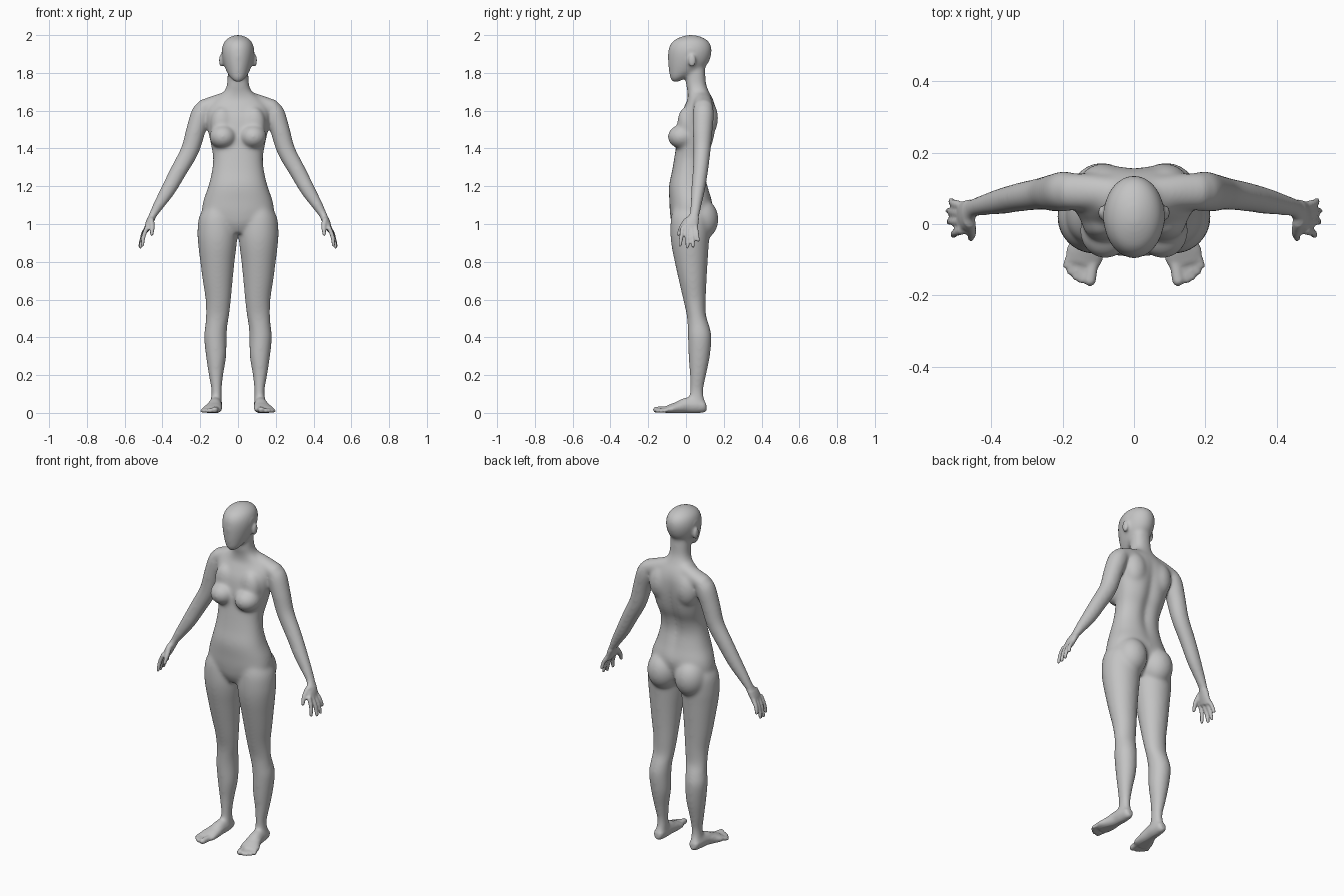
import bpy, bmesh, math
from mathutils import Vector, Matrix

cube = bpy.data.objects.get("Cube")
if cube:
    bpy.data.objects.remove(cube, do_unlink=True)

skin = bpy.data.materials.new("plain_grey")
skin.use_nodes = True
skin.diffuse_color = (0.55, 0.55, 0.55, 1)
skin.node_tree.nodes["Principled BSDF"].inputs["Base Color"].default_value = (0.55, 0.55, 0.55, 1)

bm = bmesh.new()
SEG = 40
X, Y, Z = Vector((1, 0, 0)), Vector((0, 1, 0)), Vector((0, 0, 1))


def refine(rows, steps=5):
    """Catmull-Rom resampling of a list of equal-length rows."""
    rows = [Vector(r) for r in rows]
    out = []
    for i in range(len(rows) - 1):
        b, c = rows[i], rows[i + 1]
        a = rows[i - 1] if i else b
        d = rows[i + 2] if i + 2 < len(rows) else c
        for k in range(steps):
            t = k / steps
            out.append(b + (c - a) * (t / 2) + (a * 2 - b * 5 + c * 4 - d) * (t * t / 2)
                       + (b * 3 - a - c * 3 + d) * (t ** 3 / 2))
    return out + [rows[-1]]


def skin_rings(rings):
    loops = [[bm.verts.new(p) for p in ring] for ring in rings]
    for a, b in zip(loops, loops[1:]):
        for i in range(SEG):
            j = (i + 1) % SEG
            bm.faces.new((a[i], a[j], b[j], b[i]))
    bm.faces.new(loops[0][::-1])
    bm.faces.new(loops[-1])


def stack(rows, power=2.0, groove=0.0, side=1):
    """Level sections: height, x from, x to, front y, back y."""
    rings = []
    for z, x0, x1, y0, y1 in refine(rows):
        ring = []
        for i in range(SEG):
            a = math.tau * i / SEG
            c, s = math.cos(a), math.sin(a)
            c = math.copysign(abs(c) ** (2 / power), c)
            s = math.copysign(abs(s) ** (2 / power), s)
            x = (x0 + x1) / 2 + (x1 - x0) / 2 * c
            y = (y0 + y1) / 2 + (y1 - y0) / 2 * s
            if s > 0 and 1.12 < z < 1.66:
                fade = math.sin(math.pi * (z - 1.12) / 0.54)
                y -= groove * fade * math.exp(-(x / 0.03) ** 2)
            ring.append((side * x, y, z))
        rings.append(ring)
    skin_rings(rings)


def tube(rows, side=1, up=Y):
    """Round limb along a path: x, y, z, width, depth along 'up'."""
    rows = refine(rows)
    pts = [Vector((side * r[0], r[1], r[2])) for r in rows]
    rings = []
    for i, r in enumerate(rows):
        t = (pts[min(i + 1, len(pts) - 1)] - pts[max(i - 1, 0)]).normalized()
        u = up.cross(t).normalized()
        v = t.cross(u)
        rings.append([pts[i] + u * r[3] * math.cos(math.tau * k / SEG)
                      + v * r[4] * math.sin(math.tau * k / SEG) for k in range(SEG)])
    skin_rings(rings)


def ball(centre, radii, side=1):
    place = Matrix.Translation((side * centre[0], centre[1], centre[2]))
    bmesh.ops.create_uvsphere(bm, u_segments=32, v_segments=20, radius=1,
                              matrix=place @ Matrix.Diagonal((*radii, 1)))


def digit(points, r0, r1, side, up=Y):
    """Finger or toe with a rounded tip."""
    n = len(points) - 1
    rows = [(*p, *[r0 + (r1 - r0) * i / n] * 2) for i, p in enumerate(points)]
    tube(rows, side, up)
    ball(points[-1], (r1, r1, r1), side)


def mirrored(rows):
    return [(z, -w, w, f, b) for z, w, f, b in rows]


# torso and neck
stack(mirrored([
    (0.95, .05, -.05, .07), (1.0, .13, -.075, .105), (1.06, .186, -.085, .13),
    (1.12, .184, -.088, .138), (1.2, .157, -.09, .118), (1.28, .138, -.074, .104),
    (1.35, .132, -.062, .115), (1.42, .143, -.052, .143), (1.5, .16, -.045, .16),
    (1.57, .168, -.032, .164), (1.62, .16, -.01, .158), (1.66, .125, .008, .143),
    (1.7, .076, .008, .122), (1.74, .058, .0, .107), (1.8, .055, .0, .102),
    (1.84, .05, .01, .1)]), power=2.3, groove=0.02)

# head
stack(mirrored([
    (1.752, .018, -.075, -.04), (1.775, .042, -.085, .005), (1.81, .062, -.091, .075),
    (1.85, .077, -.095, .117), (1.9, .086, -.096, .135), (1.94, .083, -.089, .134),
    (1.97, .069, -.068, .117), (1.99, .043, -.03, .084), (2.001, .012, .005, .045)]))

for s in (-1, 1):
    ball((.088, .032, 1.866), (.012, .02, .034), s)          # ear
    ball((.08, -.02, 1.462), (.072, .077, .064), s)          # bust
    ball((.085, .0, 1.53), (.06, .046, .09), s)              # upper chest
    ball((.085, .11, 1.56), (.07, .06, .1), s)               # shoulder blade
    ball((.09, .08, 1.025), (.09, .092, .11), s)             # buttock

    # shoulder slope and arm
    tube([(.05, .085, 1.665, .04, .045), (.12, .09, 1.64, .042, .05),
          (.19, .092, 1.61, .047, .053)], s)
    tube([(.165, .09, 1.63, .03, .04), (.19, .092, 1.595, .053, .056),
          (.222, .088, 1.5, .052, .053), (.255, .085, 1.39, .049, .046),
          (.315, .076, 1.28, .045, .041), (.37, .064, 1.18, .04, .037),
          (.42, .053, 1.1, .03, .03), (.45, .046, 1.05, .022, .027)], s)

    # palm, fingers and thumb
    tube([(.44, .048, 1.07, .022, .026), (.455, .042, 1.04, .021, .029),
          (.472, .027, 1.0, .019, .04), (.485, .018, .965, .013, .043)], s)
    for y, tip in ((-.017, (.506, -.031, .889)), (.007, (.517, .007, .879)),
                   (.03, (.519, .038, .884)), (.051, (.512, .064, .915))):
        knuckle = (.48, y, .985)
        mid = tuple((a + b) / 2 + d for a, b, d in zip(knuckle, tip, (.006, 0, 0)))
        digit([knuckle, mid, tip], .0125, .0095, s)
    digit([(.462, .012, 1.03), (.454, -.022, .985), (.457, -.04, .945)], .017, .0095, s)

    # leg
    stack([
        (1.09, .035, .18, -.065, .11), (1.03, .014, .208, -.08, .125),
        (.95, .004, .215, -.083, .125), (.88, .008, .21, -.076, .12),
        (.8, .018, .2, -.06, .115), (.7, .028, .187, -.038, .109),
        (.6, .037, .172, -.015, .105), (.52, .046, .17, .003, .106),
        (.46, .056, .174, .008, .124), (.4, .06, .18, .01, .135),
        (.3, .062, .17, .013, .127), (.2, .078, .155, .02, .107),
        (.12, .086, .141, .02, .092), (.07, .085, .144, .015, .097),
        (.03, .088, .145, .0, .1)], side=s)

    # foot and toes
    tube([(.117, .108, .035, .014, .02), (.117, .095, .035, .027, .033),
          (.118, .05, .04, .034, .042), (.121, .0, .04, .037, .042),
          (.128, -.045, .028, .045, .032), (.138, -.085, .02, .053, .023),
          (.146, -.112, .016, .046, .016)], s, up=Z)
    for base, tip, r in ((.112, (.123, -.158), .0165), (.135, (.147, -.156), .0115),
                         (.151, (.163, -.147), .011), (.166, (.178, -.133), .0105),
                         (.179, (.189, -.115), .0105)):
        digit([(base, -.085, .02), (*tip, r)], r, r, s, up=Z)

bmesh.ops.recalc_face_normals(bm, faces=bm.faces)
mesh = bpy.data.meshes.new("body")
bm.to_mesh(mesh)
bm.free()
body = bpy.data.objects.new("body", mesh)
bpy.context.collection.objects.link(body)

# fuse all the parts into one skin
fuse = body.modifiers.new("fuse", "REMESH")
fuse.mode = "VOXEL"
fuse.voxel_size = 0.006
graph = bpy.context.evaluated_depsgraph_get()
fused = bpy.data.meshes.new_from_object(body.evaluated_get(graph))
body.modifiers.clear()
body.data = fused
bpy.data.meshes.remove(mesh)
fused.name = "body"

# blend the joins, more softly on the body than on hands, feet and ears
bm = bmesh.new()
bm.from_mesh(fused)


def is_fine(p):
    hand = abs(p.x) > 0.42 and p.z < 1.03
    ear = abs(p.x) > 0.084 and p.z > 1.8
    return hand or ear or p.z < 0.05


def soften(verts, times):
    for _ in range(times):
        bmesh.ops.smooth_vert(bm, verts=verts, factor=0.5,
                              use_axis_x=True, use_axis_y=True, use_axis_z=True)


soften([v for v in bm.verts if not is_fine(v.co)], 22)
soften(bm.verts[:], 2)
for v in bm.verts:
    v.co.z = max(v.co.z, 0)
bm.to_mesh(fused)
bm.free()

fused.materials.clear()
fused.materials.append(skin)
for p in fused.polygons:
    p.material_index = 0
    p.use_smooth = True
